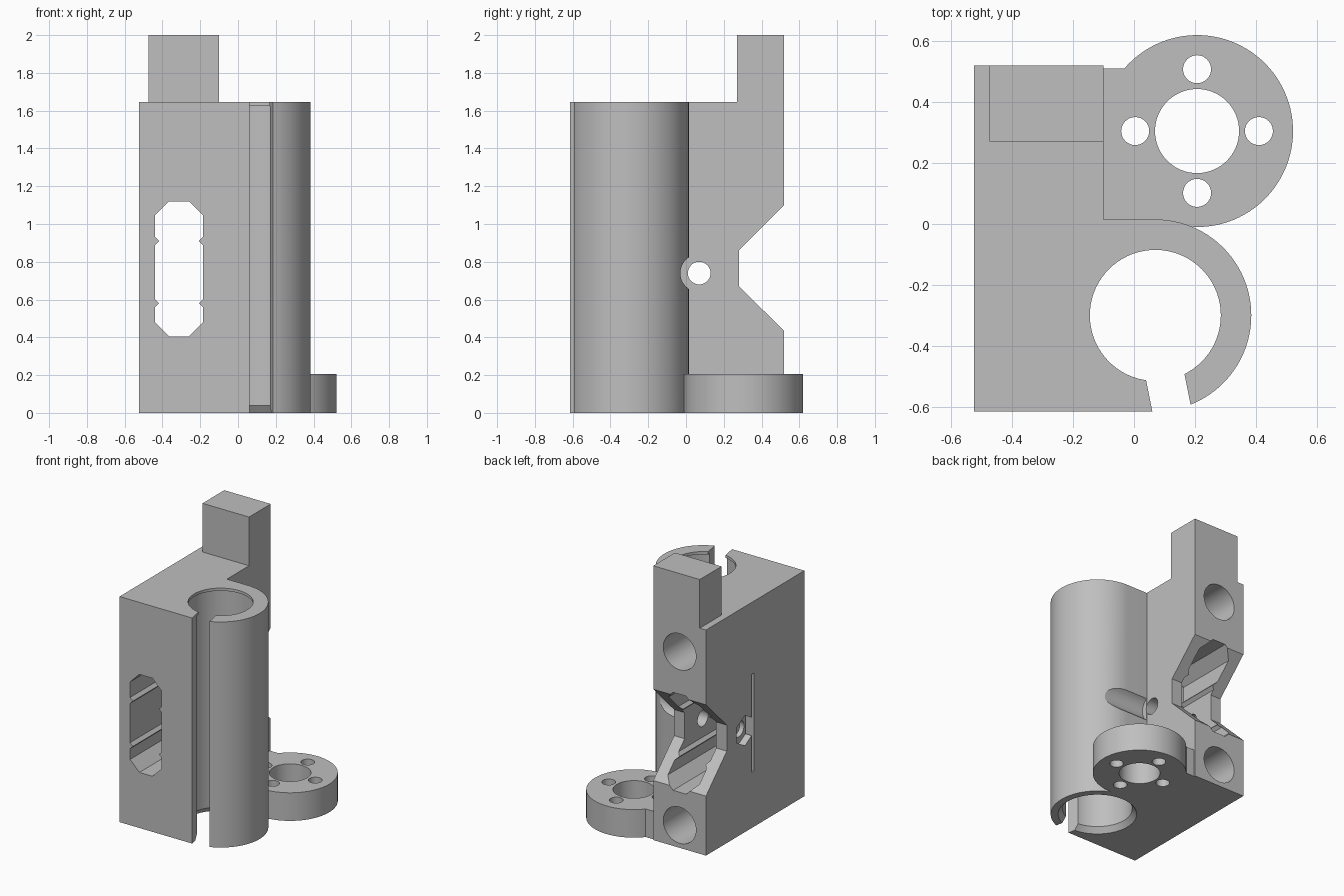
import bpy, bmesh
from math import sin, cos, pi, radians

if "Cube" in bpy.data.objects:
    bpy.data.objects.remove(bpy.data.objects["Cube"])

grey = bpy.data.materials.new("plain grey")
grey.use_nodes = True
colour = (0.52, 0.52, 0.52, 1)
grey.diffuse_color = colour
grey.node_tree.nodes["Principled BSDF"].inputs["Base Color"].default_value = colour

PLACE = {
    "x": lambda u, v, t: (t, u, v),
    "y": lambda u, v, t: (u, t, v),
    "z": lambda u, v, t: (u, v, t),
}


def loft(name, axis, sections):
    """Solid through matching outlines; each section is (outline, position along axis)."""
    bm = bmesh.new()
    rings = [[bm.verts.new(PLACE[axis](u, v, t)) for u, v in pts] for pts, t in sections]
    for a, b in zip(rings, rings[1:]):
        for i in range(len(a)):
            j = (i + 1) % len(a)
            bm.faces.new((a[i], a[j], b[j], b[i]))
    bm.faces.new(rings[0])
    bm.faces.new(rings[-1])
    bmesh.ops.recalc_face_normals(bm, faces=bm.faces)
    mesh = bpy.data.meshes.new(name)
    bm.to_mesh(mesh)
    bm.free()
    mesh.materials.append(grey)
    obj = bpy.data.objects.new(name, mesh)
    bpy.context.collection.objects.link(obj)
    return obj


def prism(name, axis, outline, start, end):
    return loft(name, axis, [(outline, start), (outline, end)])


def arc(centre, r, a0, a1, n):
    angles = [radians(a0 + (a1 - a0) * i / n) for i in range(n + 1)]
    return [(centre[0] + r * cos(a), centre[1] + r * sin(a)) for a in angles]


def circle(centre, r, n=64, turn=0):
    return arc(centre, r, turn, turn + 360, n)[:-1]


def rect(u0, u1, v0, v1):
    return [(u0, v0), (u1, v0), (u1, v1), (u0, v1)]


def combine(target, tool, operation="DIFFERENCE"):
    mod = target.modifiers.new("combine", "BOOLEAN")
    mod.operation = operation
    mod.solver = "EXACT"
    mod.object = tool
    bpy.context.view_layer.objects.active = target
    bpy.ops.object.modifier_apply(modifier=mod.name)
    bpy.data.objects.remove(tool)


def finish(obj):
    bpy.ops.object.select_all(action="DESELECT")
    obj.select_set(True)
    bpy.context.view_layer.objects.active = obj
    bpy.ops.object.shade_smooth_by_angle(angle=radians(25))


# Main body: block with a round bearing sleeve on one side
bearing = (0.07, -0.30)
left, inner, back, top = -0.525, -0.10, 0.52, 1.645
outline = [(left, -0.615)] + arc(bearing, 0.315, -90, 90, 48)
outline += [(inner, 0.015), (inner, back), (left, back)]
body = prism("carriage_body", "z", outline, 0, top)

# Upright post at the back
combine(body, prism("post", "z", rect(-0.475, inner, 0.27, back), 1.5, 2), "UNION")

# Bearing bore: flared at the bottom, retaining lip at the top
bore = [(0.272, -0.01), (0.235, 0.04), (0.235, 1.625), (0.215, 1.625), (0.215, 1.7)]
combine(body, loft("bore", "z", [(circle(bearing, r, 72), z) for r, z in bore]))

# Slanted clamping slot at the front of the sleeve
slot = [(0.017, -0.4), (0.067, -0.65), (0.197, -0.65), (0.147, -0.4)]
combine(body, prism("slot", "z", slot, -0.1, 1.8))

# V-shaped notch across the back
notch = [(0.56, 1.14), (0.28, 0.86), (0.28, 0.67), (0.56, 0.395)]
combine(body, prism("notch", "x", notch, -0.6, 0.0))

# Chamfered window through the block, with small ridges on its side walls
mid, half = -0.3125, 0.1275
side = [(half - 0.075, 0.405), (half, 0.48)]
for z in (0.58, 0.91):
    side += [(half, z - 0.022), (half - 0.022, z), (half, z + 0.022)]
side += [(half, 1.045), (half - 0.075, 1.12)]
window = [(mid + u, z) for u, z in side] + [(mid - u, z) for u, z in reversed(side)]
combine(body, prism("window", "y", window, -0.7, 0.6))

# Blind round sockets in the back
for z in (0.165, 1.43):
    combine(body, prism("socket", "y", circle((mid, z), 0.132), 0.05, 0.6))

# Cross screw hole, nut recess, screw head clearance and thin side slit
screw = (0.07, 0.74)
combine(body, prism("screw_hole", "x", circle(screw, 0.06, 32), -0.6, 0.0))
combine(body, prism("nut_recess", "x", circle(screw, 0.11, 6, 30), -0.6, -0.475))
combine(body, prism("head_clearance", "x", circle(screw, 0.1, 48), -0.099, 0.45))
combine(body, prism("slit", "x", rect(-0.033, -0.007, 0.405, 1.12), -0.6, -0.43))
finish(body)

# Round nut flange on a short web beside the block
hub = (0.207, 0.305)
web = arc(hub, 0.315, 139.4, -113, 72) + [(inner - 0.01, 0.015), (inner - 0.01, 0.51)]
flange = prism("nut_flange", "z", web, 0, 0.205)
combine(flange, prism("centre_hole", "z", circle(hub, 0.138), -0.1, 0.4))
for k in range(4):
    spot = (hub[0] + 0.203 * cos(k * pi / 2), hub[1] + 0.203 * sin(k * pi / 2))
    combine(flange, prism("bolt_hole", "z", circle(spot, 0.046, 32), -0.1, 0.4))
finish(flange)
